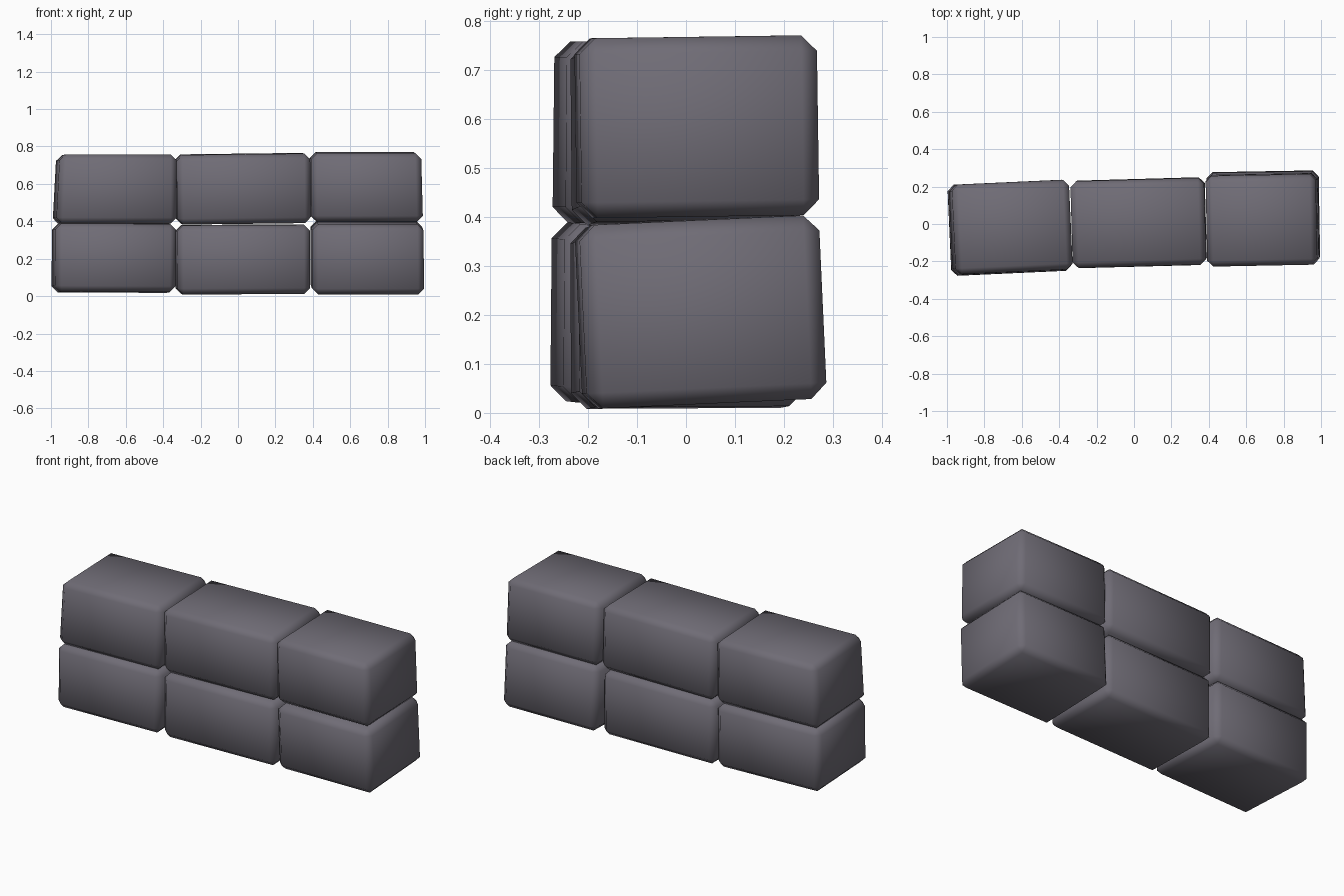
import bpy, bmesh
from math import radians
from mathutils import Euler, Vector

if "Cube" in bpy.data.objects:
    bpy.data.objects.remove(bpy.data.objects["Cube"])

mat = bpy.data.materials.new("slate grey stone")
mat.diffuse_color = (0.16, 0.15, 0.18, 1)
mat.use_nodes = True
mat.node_tree.nodes["Principled BSDF"].inputs["Base Color"].default_value = mat.diffuse_color

# name: centre, size, rotation in degrees, taper of the outer end (dx at the top)
blocks = {
    "lower_left_brick":   ((-0.664, -0.02, 0.203), (0.645, 0.485, 0.365), (-0.5, 0.3, 2.6), 0.0),
    "lower_middle_brick": ((0.025, 0.003, 0.196), (0.71, 0.46, 0.37), (0.3, -0.3, 1.5), 0.0),
    "lower_right_brick":  ((0.692, 0.03, 0.206), (0.6, 0.49, 0.375), (2.6, 0.0, 1.0), -0.005),
    "upper_left_brick":   ((-0.66, -0.018, 0.571), (0.645, 0.48, 0.37), (-0.5, 0.0, 2.6), 0.02),
    "upper_middle_brick": ((0.025, 0.007, 0.574), (0.715, 0.465, 0.372), (0.5, -0.7, 1.6), 0.0),
    "upper_right_brick":  ((0.686, 0.022, 0.584), (0.598, 0.485, 0.367), (0.8, 0.0, 1.1), -0.01),
}


def brick(name, centre, size, rot, taper):
    bm = bmesh.new()
    bmesh.ops.create_cube(bm, size=1)
    turn = Euler([radians(a) for a in rot]).to_matrix()
    for v in bm.verts:
        p = Vector([a * b for a, b in zip(v.co, size)])
        # lean the free end slightly inward toward the top
        if taper * v.co.x < 0 and v.co.z > 0:
            p.x += taper
        v.co = turn @ p + Vector(centre)
    # chamfered, softly shaded edges
    bmesh.ops.bevel(bm, geom=bm.edges[:], offset=0.032, segments=1,
                    affect='EDGES', profile=0.5)
    for f in bm.faces:
        f.smooth = True
    bmesh.ops.recalc_face_normals(bm, faces=bm.faces[:])
    me = bpy.data.meshes.new(name)
    bm.to_mesh(me)
    bm.free()
    me.materials.append(mat)
    ob = bpy.data.objects.new(name, me)
    bpy.context.collection.objects.link(ob)


for name, spec in blocks.items():
    brick(name, *spec)
